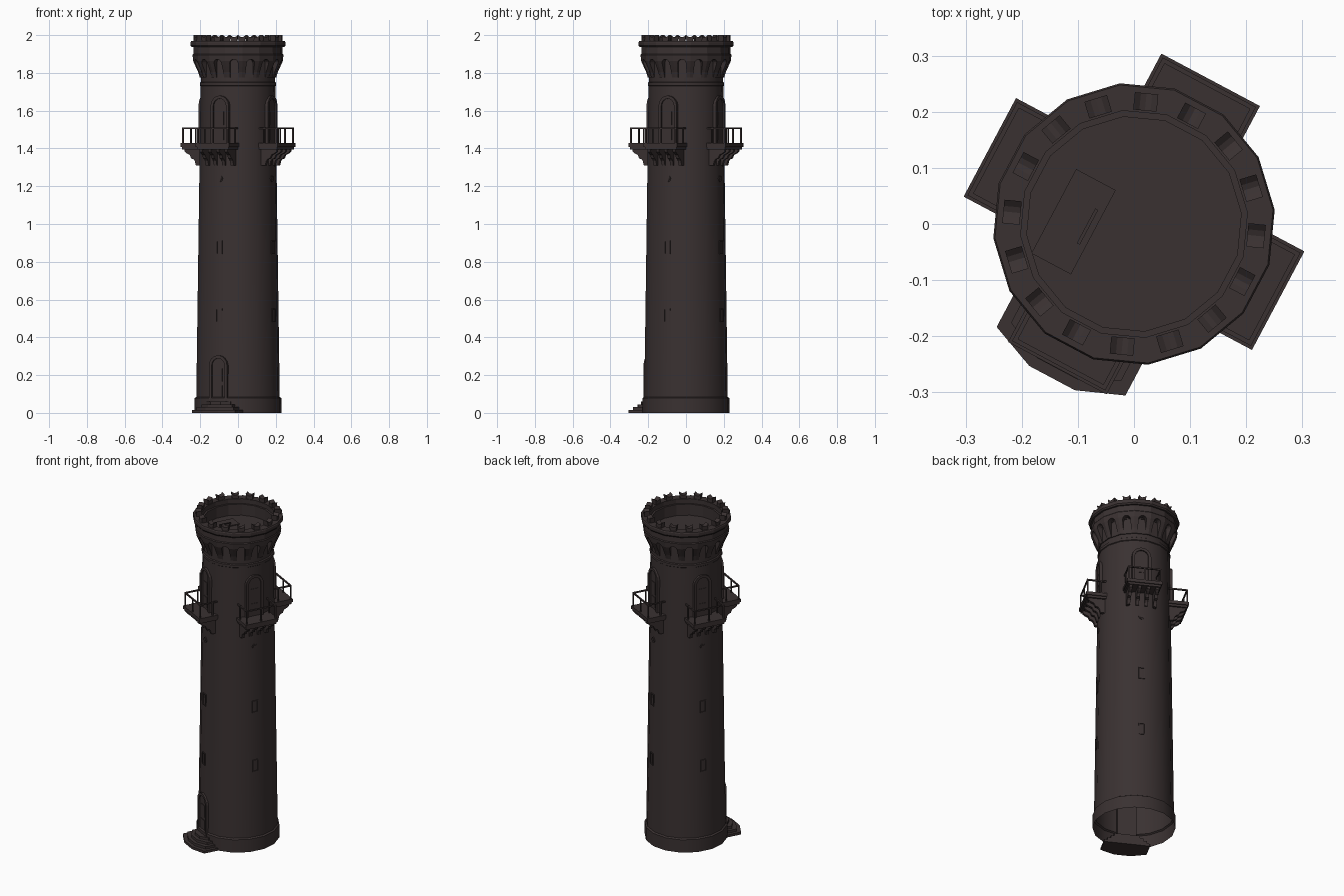
import bpy, bmesh, math
from mathutils import Matrix, Vector

if "Cube" in bpy.data.objects:
    bpy.data.objects.remove(bpy.data.objects["Cube"])

FRONT = -118.0                      # direction the ground door faces, degrees
SIDES = 16
SIDE_DIRS = [FRONT + 90 * k for k in range(4)]
FACE_DIRS = [FRONT + 22.5 * k for k in range(SIDES)]

stone = bpy.data.materials.new("dark_brown_stone")
stone.diffuse_color = (0.042, 0.031, 0.031, 1)
stone.use_nodes = True
stone.node_tree.nodes["Principled BSDF"].inputs["Base Color"].default_value = stone.diffuse_color


def finish(name, bm, smooth=None):
    bmesh.ops.recalc_face_normals(bm, faces=bm.faces[:])
    me = bpy.data.meshes.new(name)
    bm.to_mesh(me)
    bm.free()
    me.materials.append(stone)
    ob = bpy.data.objects.new(name, me)
    bpy.context.collection.objects.link(ob)
    if smooth:
        bpy.ops.object.select_all(action='DESELECT')
        bpy.context.view_layer.objects.active = ob
        ob.select_set(True)
        bpy.ops.object.shade_smooth_by_angle(angle=math.radians(smooth))
    return ob


def lathe(bm, profile, closed=False, cap_top=False):
    """Sweep (radius, z) points round z, flat faces towards FACE_DIRS."""
    rings = []
    for r, z in profile:
        ring = []
        for k in range(SIDES):
            a = math.radians(FRONT + 11.25 + 22.5 * k)
            ring.append(bm.verts.new((r * math.cos(a), r * math.sin(a), z)))
        rings.append(ring)
    pairs = list(zip(rings, rings[1:]))
    if closed:
        pairs.append((rings[-1], rings[0]))
    for lo, hi in pairs:
        for k in range(SIDES):
            n = (k + 1) % SIDES
            bm.faces.new((lo[k], lo[n], hi[n], hi[k]))
    if cap_top:
        bm.faces.new(rings[-1])


def prism(bm, pts, axis, lo, hi, ang):
    """Extrude an outline along a local axis (x tangent, y outward), turned to ang."""
    turn = Matrix.Rotation(math.radians(ang - 90), 3, 'Z')

    def place(p, d):
        v = {'x': (d, p[0], p[1]), 'y': (p[0], d, p[1]), 'z': (p[0], p[1], d)}[axis]
        return bm.verts.new(turn @ Vector(v))
    a = [place(p, lo) for p in pts]
    b = [place(p, hi) for p in pts]
    bm.faces.new(a)
    bm.faces.new(b[::-1])
    for i in range(len(pts)):
        j = (i + 1) % len(pts)
        bm.faces.new((a[i], a[j], b[j], b[i]))


def box(bm, x0, x1, y0, y1, z0, z1, ang):
    prism(bm, [(x0, y0), (x1, y0), (x1, y1), (x0, y1)], 'z', z0, z1, ang)


def arch(w, z0, top, n=8):
    """Round-headed outline of half width w."""
    arc = [(w * math.cos(math.pi * i / n), top - w + w * math.sin(math.pi * i / n))
           for i in range(n + 1)]
    return [(w, z0)] + arc + [(-w, z0)]


# Tower shaft with plinth, open below
bm = bmesh.new()
lathe(bm, [(0.231, 0), (0.231, 0.078), (0.222, 0.084), (0.199, 1.73), (0.203, 1.733),
           (0.203, 1.748), (0.197, 1.752), (0.197, 1.87)], cap_top=True)
finish("tower_shaft", bm, 30)

# Flared corbel ring, with arches cut into each face
bm = bmesh.new()
lathe(bm, [(0.192, 1.775), (0.203, 1.775), (0.212, 1.805), (0.226, 1.835), (0.238, 1.862),
           (0.242, 1.895), (0.238, 1.90), (0.236, 1.94), (0.192, 1.94)], closed=True)
corbel = finish("corbel_ring", bm)
bm = bmesh.new()
for a in FACE_DIRS:
    prism(bm, arch(0.022, 1.76, 1.872), 'y', 0.198, 0.30, a)
cutter = finish("arch_cutter", bm)
cutter.hide_render = True
mod = corbel.modifiers.new("arches", 'BOOLEAN')
mod.operation, mod.solver, mod.object = 'DIFFERENCE', 'EXACT', cutter
bpy.ops.object.select_all(action='DESELECT')
bpy.context.view_layer.objects.active = corbel
corbel.select_set(True)
bpy.ops.object.modifier_apply(modifier=mod.name)
bpy.data.objects.remove(cutter)

# Cornice and parapet around the roof
bm = bmesh.new()
lathe(bm, [(0.203, 1.865), (0.203, 1.968), (0.249, 1.968), (0.252, 1.962), (0.252, 1.944),
           (0.246, 1.936), (0.22, 1.936), (0.21, 1.865)], closed=True)
finish("parapet", bm)

# Roof deck
bm = bmesh.new()
lathe(bm, [(0.206, 1.862), (0.206, 1.872)], cap_top=True)
finish("roof_deck", bm)

# Notched merlons
bm = bmesh.new()
for a in FACE_DIRS:
    prism(bm, [(-0.017, 1.965), (0.017, 1.965), (0.021, 2.0), (0.01, 1.991), (0, 1.988),
               (-0.01, 1.991), (-0.021, 2.0)], 'y', 0.203, 0.234, a)
finish("merlons", bm)

# Roof hatch and handle
bm = bmesh.new()
box(bm, -0.132, 0.038, 0.057, 0.137, 1.87, 1.877, 152)
box(bm, -0.078, -0.008, 0.068, 0.074, 1.885, 1.891, 152)
for x in (-0.078, -0.014):
    box(bm, x, x + 0.006, 0.068, 0.074, 1.876, 1.887, 152)
finish("roof_hatch", bm)


def doorway(name, ang, wall, z0, top):
    bm = bmesh.new()
    prism(bm, arch(0.054, z0, top) + arch(0.038, z0, top - 0.016)[::-1],
          'y', wall - 0.025, wall + 0.01, ang)
    finish(name + "_frame", bm)
    bm = bmesh.new()
    prism(bm, arch(0.039, z0, top - 0.015), 'y', wall - 0.02, wall + 0.002, ang)
    box(bm, -0.022, 0.022, wall, wall + 0.005, z0 + 0.025, z0 + 0.085, ang)
    box(bm, -0.022, 0.022, wall, wall + 0.005, z0 + 0.105, z0 + 0.175, ang)
    finish(name + "_leaf", bm)


# Ground door, then steps with chamfered corners
doorway("ground_door", FRONT, 0.216, 0.06, 0.305)
bm = bmesh.new()
for i in range(4):
    d = 0.019 * i
    w, c = 0.13 - d, 0.046 - 0.3 * d
    prism(bm, [(-w, 0.18), (w, 0.18), (w, 0.277 - d), (c, 0.311 - d),
               (-c, 0.311 - d), (-w, 0.277 - d)], 'z', 0.015 * i, 0.015 * (i + 1), FRONT)
finish("entrance_steps", bm)

for n, ang in enumerate(SIDE_DIRS):
    # Balcony door
    doorway(f"balcony_door_{n}", ang, 0.198, 1.42, 1.68)

    # Balcony slab
    bm = bmesh.new()
    box(bm, -0.094, 0.094, 0.17, 0.285, 1.395, 1.408, ang)
    box(bm, -0.0995, 0.0995, 0.17, 0.291, 1.408, 1.428, ang)
    finish(f"balcony_slab_{n}", bm)

    # Scrolled brackets below the slab
    bm = bmesh.new()
    for x in (-0.075, -0.025, 0.025, 0.075):
        prism(bm, [(0.17, 1.31), (0.208, 1.31), (0.214, 1.333), (0.222, 1.343), (0.236, 1.347),
                   (0.245, 1.366), (0.262, 1.373), (0.274, 1.382), (0.278, 1.397),
                   (0.17, 1.397)], 'x', x - 0.009, x + 0.009, ang)
    finish(f"balcony_brackets_{n}", bm)

    # Railing
    bm = bmesh.new()
    p = 0.0035
    for x, y in ((-0.09, 0.282), (0, 0.282), (0.09, 0.282), (-0.09, 0.205), (0.09, 0.205)):
        box(bm, x - p, x + p, y - p, y + p, 1.425, 1.505, ang)
    box(bm, -0.094, 0.094, 0.278, 0.286, 1.503, 1.511, ang)
    for s in (-0.09, 0.09):
        box(bm, s - 0.004, s + 0.004, 0.17, 0.278, 1.503, 1.511, ang)
    finish(f"balcony_railing_{n}", bm)

    # Slit windows and round vent
    bm = bmesh.new()
    for z, r in ((0.48, 0.2125), (0.84, 0.208)):
        for x in (-0.018, 0.013):
            box(bm, x, x + 0.005, r - 0.01, r + 0.004, z, z + 0.072, ang)
        for h in (z, z + 0.067):
            box(bm, -0.013, 0.013, r - 0.01, r + 0.004, h, h + 0.005, ang)
    finish(f"slit_windows_{n}", bm)
    bm = bmesh.new()
    for rad, out in ((0.017, 0.206), (0.011, 0.208)):
        prism(bm, [(rad * math.cos(math.pi * i / 4), 1.24 + rad * math.sin(math.pi * i / 4))
                   for i in range(8)], 'y', 0.19, out, ang)
    finish(f"round_vent_{n}", bm)
